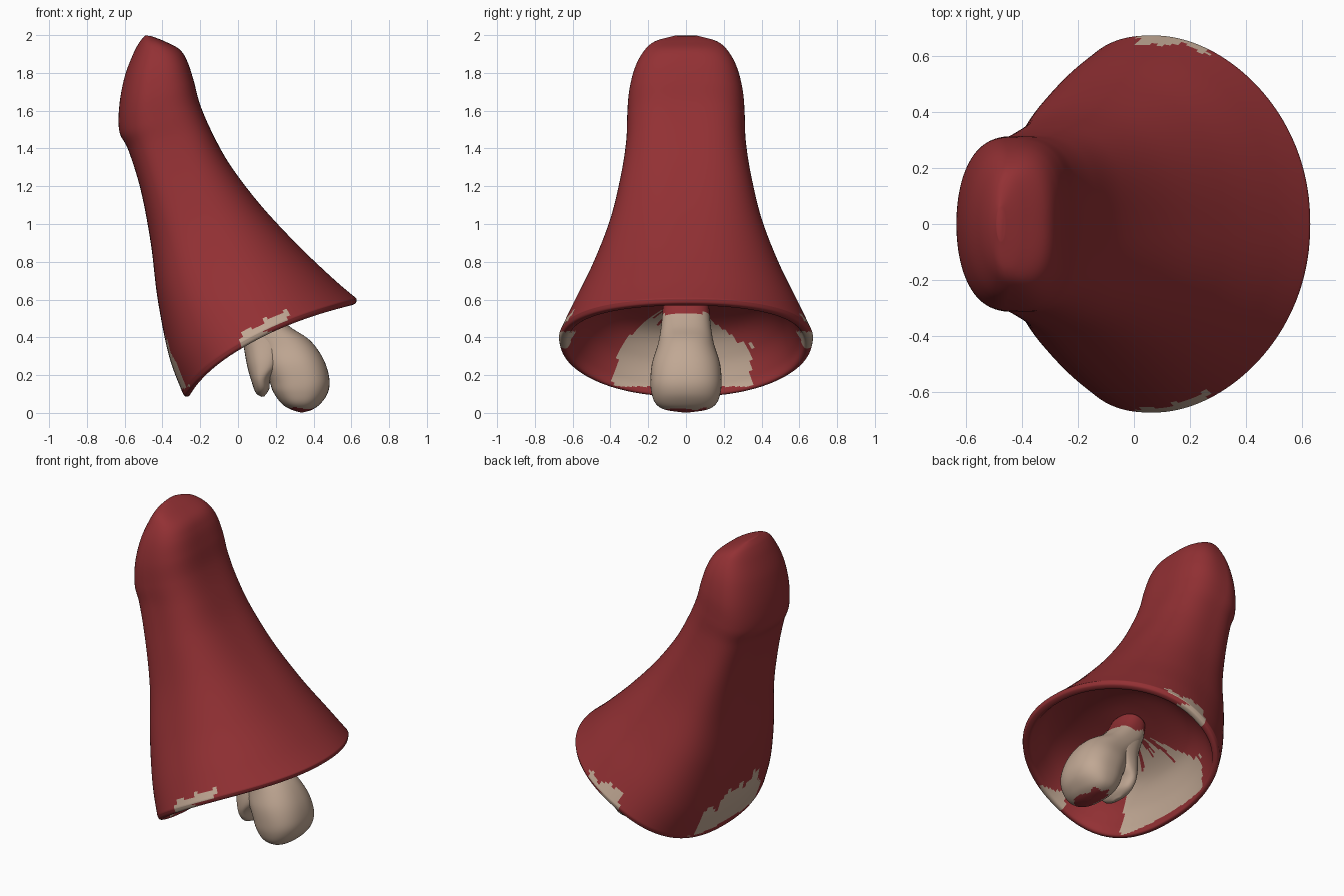
import bpy, math, random

random.seed(4)
SEG = 144


def material(name, rgb):
    m = bpy.data.materials.new(name)
    m.diffuse_color = (*rgb, 1)
    return m


RED = material("red_cloth", (0.29, 0.03, 0.034))
SKIN = material("beige_skin", (0.53, 0.39, 0.295))


def smooth_rows(keys, steps):
    # Catmull-Rom interpolation of the section parameters
    out = []
    for i in range(len(keys) - 1):
        a, b = keys[max(i - 1, 0)], keys[i]
        c, d = keys[i + 1], keys[min(i + 2, len(keys) - 1)]
        for s in range(steps):
            t = s / steps
            out.append([0.5 * (2 * q + (r - p) * t + (2 * p - 5 * q + 4 * r - w) * t * t
                               + (3 * q - p - 3 * r + w) * t ** 3)
                        for p, q, r, w in zip(a, b, c, d)])
    return out + [list(keys[-1])]


def ring(row, seg):
    # section: left x,z / right x,z / half width / left and right squareness / bow / egg shift
    lx, lz, rx, rz, w, n_left, n_right, bow, egg = row
    dx, dz = rx - lx, rz - lz
    length = max(math.hypot(dx, dz), 1e-5)
    ux, uz = dx / length, dz / length
    pts = []
    for k in range(seg):
        th = 2 * math.pi * k / seg
        c, s = math.cos(th), math.sin(th)
        n = n_right if c > 0 else n_left
        cs = math.copysign(abs(c) ** (2 / n), c)
        sn = math.copysign(abs(s) ** (2 / n), s)
        along = length / 2 * cs - egg * s * s
        up = bow * s * s
        pts.append(((lx + rx) / 2 + ux * along - uz * up, w * sn,
                    (lz + rz) / 2 + uz * along + ux * up))
    return pts


def loft(name, rows, seg, is_skin):
    verts = [p for r in rows for p in ring(r, seg)]
    faces = []
    for i in range(len(rows) - 1):
        for k in range(seg):
            j = (k + 1) % seg
            faces.append((i * seg + k, i * seg + j, (i + 1) * seg + j, (i + 1) * seg + k))
    last = (len(rows) - 1) * seg
    faces.append(tuple(reversed(range(seg))))
    faces.append(tuple(range(last, last + seg)))
    me = bpy.data.meshes.new(name)
    me.from_pydata(verts, [], faces)
    me.materials.append(RED)
    me.materials.append(SKIN)
    for idx, p in enumerate(me.polygons):
        p.use_smooth = True
        p.material_index = int(is_skin(p.center, idx // seg, idx % seg))
    ob = bpy.data.objects.new(name, me)
    bpy.context.collection.objects.link(ob)
    return ob


# Sleeve: outer surface from the rounded crown down to the flared rim
outer = [
    (-.49, 1.998, -.46, 1.995, .06, 2.0, 2.2, 0, 0),
    (-.52, 1.965, -.39, 1.968, .165, 2.0, 2.5, 0, 0),
    (-.555, 1.90, -.31, 1.925, .225, 2.0, 2.9, 0, .01),
    (-.60, 1.78, -.268, 1.86, .272, 2.0, 3.3, 0, .02),
    (-.628, 1.63, -.235, 1.76, .302, 2.0, 3.5, 0, .03),
    (-.628, 1.49, -.20, 1.63, .312, 2.1, 3.5, 0, .03),
    (-.58, 1.39, -.135, 1.48, .317, 2.4, 3.4, 0, .03),
    (-.515, 1.18, -.04, 1.31, .347, 2.7, 3.1, 0, .03),
    (-.462, .90, .12, 1.10, .405, 2.7, 2.7, .01, .03),
    (-.425, .60, .32, .885, .50, 2.6, 2.4, .03, .04),
    (-.365, .30, .51, .705, .605, 2.4, 2.2, .065, .05),
    (-.295, .11, .628, .605, .672, 2.25, 2.1, .085, .07),
]
# Rim lip and the shallow hollow inside
inner = [
    outer[-1],
    (-.28, .088, .622, .58, .662, 2.25, 2.1, .085, .07),
    (-.255, .095, .59, .57, .63, 2.25, 2.1, .085, .07),
    (-.265, .15, .56, .60, .60, 2.2, 2.1, .085, .07),
    (-.27, .28, .48, .67, .52, 2.2, 2.1, .07, .05),
    (-.23, .42, .35, .70, .39, 2.2, 2.1, .04, .03),
    (-.12, .53, .21, .68, .20, 2.1, 2.1, .01, 0),
    (.02, .60, .05, .615, .015, 2.0, 2.0, 0, 0),
]
outer_rows = smooth_rows(outer, 10)
n_out = len(outer_rows)
raw = [random.uniform(-.06, .05) for _ in range(SEG)]
jag = [(raw[k - 1] + raw[k] + raw[(k + 1) % SEG]) / 3 for k in range(SEG)]


def sleeve_patch(c, row, col):
    j = jag[col]
    side = .015 < c.x < .265 and abs(c.y) > .45 and c.z < .465 + .3 * (c.x - .03) + j
    if row < n_out:
        back = c.x < -.2 and abs(c.y) < .3 and .13 < c.z < .42 - .45 * abs(c.y) + 1.5 * j
        return side or back
    lining = c.x < 0 and abs(c.y) < .36 + j and .14 < c.z < .58 - .6 * abs(c.y) + 2 * j
    return lining or (side and c.z < .43)


loft("sleeve", outer_rows + smooth_rows(inner, 8)[1:], SEG, sleeve_patch)

# Mitten-shaped hand: wrist to rounded fingertips
palm = [
    (-.03, .58, .12, .65, .12, 2.3, 2.3, 0, 0),
    (-.01, .49, .17, .56, .125, 2.6, 2.6, 0, 0),
    (.04, .41, .27, .46, .135, 2.5, 2.5, 0, 0),
    (.09, .33, .38, .385, .15, 2.3, 2.3, 0, 0),
    (.13, .24, .452, .285, .18, 2.3, 2.3, 0, 0),
    (.165, .17, .484, .18, .188, 2.4, 2.4, 0, 0),
    (.187, .11, .475, .105, .183, 2.4, 2.4, 0, 0),
    (.23, .05, .435, .047, .16, 2.4, 2.4, 0, 0),
    (.28, .018, .39, .016, .11, 2.3, 2.3, 0, 0),
    (.33, .003, .345, .003, .02, 2.0, 2.0, 0, 0),
]
loft("hand", smooth_rows(palm, 6), 56,
     lambda c, row, col: .025 + .2 * jag[col] < c.z < .53 + .3 * jag[col])

# Thumb folded behind the palm
thumb = [
    (-.01, .48, .18, .52, .12, 2.4, 2.4, 0, 0),
    (.025, .37, .25, .39, .138, 2.4, 2.4, 0, 0),
    (.048, .25, .235, .265, .158, 2.4, 2.4, 0, 0),
    (.072, .165, .175, .185, .15, 2.3, 2.3, 0, 0),
    (.095, .105, .165, .125, .11, 2.3, 2.3, 0, 0),
    (.125, .085, .14, .088, .03, 2.0, 2.0, 0, 0),
]
loft("thumb", smooth_rows(thumb, 6), 48, lambda c, row, col: True)
